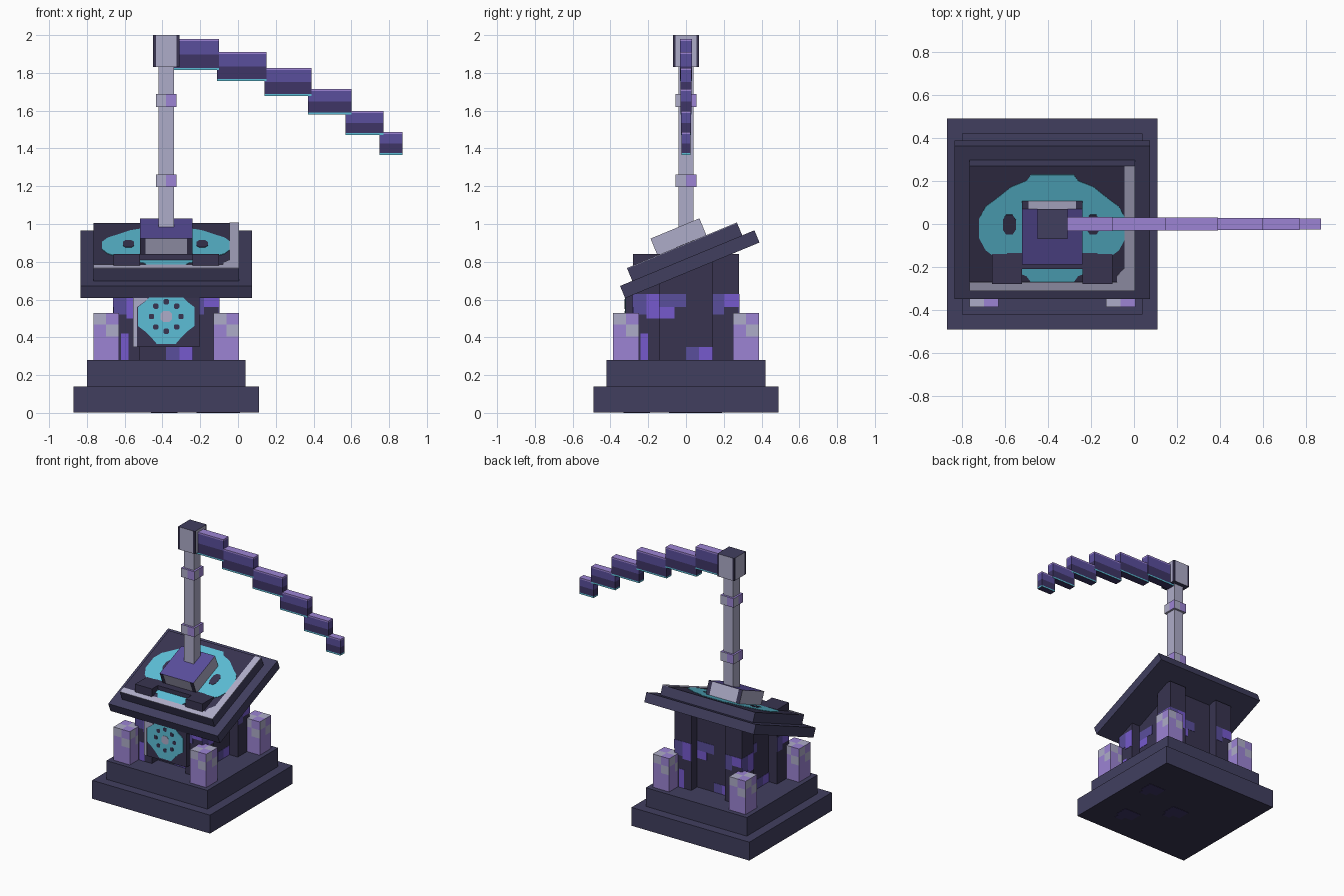
import bpy, bmesh, math
from mathutils import Matrix, Vector

cube = bpy.data.objects.get("Cube")
if cube:
    bpy.data.objects.remove(cube, do_unlink=True)


def linear(c):
    c /= 255
    return c / 12.92 if c <= 0.04045 else ((c + 0.055) / 1.055) ** 2.4


COLOURS = {
    "slate": (65, 63, 95), "plum": (56, 52, 80), "cyan": (92, 190, 214),
    "pale_grey": (174, 172, 200), "lilac": (156, 132, 212),
    "bright_violet": (118, 90, 206), "mid_violet": (90, 78, 156),
    "deep_violet": (62, 53, 102),
}
MATS = {}
for name, rgb in COLOURS.items():
    m = bpy.data.materials.new(name)
    m.use_nodes = True
    col = [linear(c) for c in rgb] + [1]
    m.diffuse_color = col
    bsdf = m.node_tree.nodes["Principled BSDF"]
    bsdf.inputs["Base Color"].default_value = col
    bsdf.inputs["Roughness"].default_value = 0.9
    MATS[name] = m

CENTRE = Matrix.Translation((-0.38, 0, 0))
TILT = CENTRE @ Matrix.Translation((0, 0.02, 0.787)) @ Matrix.Rotation(math.radians(22.5), 4, 'X')


def side(k):
    """Local frame of a wall: x runs right, y up, z outwards."""
    return CENTRE @ Matrix.Rotation(k * math.pi / 2, 4, 'Z') @ Matrix.Rotation(math.pi / 2, 4, 'X')


def finish(name, bm, rule, M):
    bm.normal_update()
    me = bpy.data.meshes.new(name)
    used = []
    for f in bm.faces:
        key = rule if isinstance(rule, str) else rule(f.calc_center_median(), f.normal)
        if key not in used:
            used.append(key)
            me.materials.append(MATS[key])
        f.material_index = used.index(key)
    bm.transform(M)
    bm.to_mesh(me)
    bm.free()
    ob = bpy.data.objects.new(name, me)
    bpy.context.scene.collection.objects.link(ob)
    return ob


def box(name, lo, hi, rule, M=CENTRE, cuts=()):
    """Box between two corners, sliced by (axis, value) cuts, coloured by rule."""
    lo, hi = Vector(lo), Vector(hi)
    bm = bmesh.new()
    bmesh.ops.create_cube(bm, size=1)
    for v in bm.verts:
        v.co = (lo + hi) / 2 + Vector(a * b for a, b in zip(v.co, hi - lo))
    for axis, val in cuts:
        p = Vector((0, 0, 0))
        p[axis] = val
        n = Vector((0, 0, 0))
        n[axis] = 1
        geom = bm.verts[:] + bm.edges[:] + bm.faces[:]
        bmesh.ops.bisect_plane(bm, geom=geom, plane_co=p, plane_no=n)
    return finish(name, bm, rule, M)


def plate(name, pts, z0, z1, mat, M):
    """Thin flat polygon raised from z0 to z1."""
    bm = bmesh.new()
    face = bm.faces.new([bm.verts.new((x, y, z0)) for x, y in pts])
    ext = bmesh.ops.extrude_face_region(bm, geom=[face])
    for v in ext["geom"]:
        if isinstance(v, bmesh.types.BMVert):
            v.co.z = z1
    bmesh.ops.recalc_face_normals(bm, faces=bm.faces[:])
    return finish(name, bm, mat, M)


def mirrored(quarter, cx=0, cy=0):
    """Closed outline from the points of its first quadrant."""
    q = list(quarter)
    pts = q + [(-x, y) for x, y in q[::-1]] + [(-x, -y) for x, y in q] + [(x, -y) for x, y in q[::-1]]
    return [(cx + x, cy + y) for x, y in pts]


# Stepped base with stains underneath
box("base_lower", (-.49, -.49, .002), (.49, .49, .14), lambda c, n: "plum" if n.z < -.5 else "slate")
box("base_upper", (-.42, -.42, .14), (.42, .42, .28), "slate")
for x, y in ((.33, .14), (0, 0), (.24, -.24)):
    box("base_stain", (x - .08, y - .05, 0), (x + .06, y + .05, .004), "deep_violet")
    box("base_stain_tail", (x - .02, y - .09, 0), (x + .04, y - .05, .004), "deep_violet")

# Core and four corner pillars
box("core", (-.21, -.21, .28), (.21, .21, .84), "plum")
for sx in (-.28, .14):
    for sy in (-.28, .14):
        box("corner_pillar", (sx, sy, .28), (sx + .14, sy + .14, .84), "plum")

# Violet patches on each wall: x range, height range, depth, colour
PATCHES = [(-.28, -.21, .52, .63, .28, "mid_violet"), (-.21, -.14, .5, .63, .28, "bright_violet"),
           (-.14, -.06, .5, .56, .21, "bright_violet"), (-.14, 0, .56, .63, .21, "mid_violet"),
           (.2, .28, .56, .63, .28, "bright_violet"), (.14, .2, .52, .63, .28, "mid_violet"),
           (0, .07, .28, .35, .21, "mid_violet"), (.07, .14, .28, .35, .21, "bright_violet"),
           (-.24, -.2, .28, .42, .28, "bright_violet")]
for k in range(4):
    for x0, x1, z0, z1, d, mat in PATCHES:
        box("wall_patch", (x0, z0, d - .003), (x1, z1, d + .002), mat, side(k))

# Front panel with emblem ring
box("front_panel", (-.175, -.32, .35), (.175, -.21, .66), "plum")
F = side(0)
plate("panel_grey_edge", [(-.175, .35), (-.155, .35), (-.155, .56), (-.1, .6), (-.1, .63), (-.175, .63)],
      .318, .322, "pale_grey", F)
plate("panel_ring", mirrored([(.15, .05), (.11, .08), (.08, .11), (.05, .145)], 0, .51), .318, .324, "cyan", F)
for a in range(8):
    x, y = .078 * math.cos(a * math.pi / 4), .078 * math.sin(a * math.pi / 4)
    plate("panel_ring_notch", mirrored([(.014, .008), (.008, .014)], x, .51 + y), .32, .326, "plum", F)
plate("panel_ring_centre", mirrored([(.03, .015), (.015, .03)], 0, .51), .32, .326, "pale_grey", F)


# Crystal posts with grey patches
def crystal(cx, cy):
    def rule(c, n):
        dx, dy = c.x - cx, c.y - cy
        if abs(n.z) > .5:
            return "pale_grey" if dx * dy > 0 else "lilac"
        right = dy * n.x - dx * n.y > 0
        row = int((c.z - .28) / .0625)
        return "pale_grey" if (row, right) in ((2, True), (3, False)) else "lilac"
    return rule


for cx in (-.318, .318):
    for cy in (-.318, .318):
        box("crystal_post", (cx - .068, cy - .068, .28), (cx + .068, cy + .068, .53), crystal(cx, cy),
            cuts=[(0, cx), (1, cy)] + [(2, .28 + .0625 * i) for i in (1, 2, 3)])

# Tilted desk: lower slab, upper plate, inlay
box("desk_slab", (-.455, -.385, -.035), (.455, .385, .035), "slate", TILT)
box("desk_plate", (-.385, -.315, .035), (.385, .315, .105),
    lambda c, n: "plum" if n.z > .5 else "slate", TILT)
plate("desk_inlay", mirrored([(.34, .05), (.31, .11), (.26, .15), (.19, .21), (.12, .24), (.1, .27)]),
      .103, .108, "cyan", TILT)
for x in (-.2, .19):
    plate("desk_inlay_hole", mirrored([(.03, .025), (.015, .05)], x, .02), .105, .11, "plum", TILT)
plate("desk_grey_edge", [(-.385, -.315), (.385, -.315), (.385, .315), (.335, .315), (.335, -.2),
                         (.3, -.24), (.3, -.27), (-.385, -.27)], .104, .109, "pale_grey", TILT)


# Tilted pole foot with dark corners
def foot_rule(c, n):
    if n.z > .5:
        return "mid_violet"
    if abs(n.y) > .5 and abs(c.x) > .11:
        return "plum"
    return "pale_grey" if abs(n.z) < .5 else "plum"


box("pole_foot", (-.14, -.14, .105), (.14, .14, .205), foot_rule, TILT, [(0, -.11), (0, .11)])

# Pole and its two collars
box("pole", (-.04, -.04, .94), (.04, .04, 1.84), "pale_grey")


def collar_rule(c, n):
    return "lilac" if c.y * n.x - c.x * n.y > 0 or n.z > .5 else "pale_grey"


for z in (1.195, 1.62):
    box("pole_collar", (-.055, -.055, z), (.055, .055, z + .068), collar_rule, cuts=[(0, 0), (1, 0)])


# Pole head with dark edges
def head_rule(c, n):
    if abs(n.z) > .5:
        return "slate"
    return "pale_grey" if abs(c.y * n.x - c.x * n.y) < .053 else "plum"


box("pole_head", (-.07, -.07, 1.83), (.07, .07, 2.0), head_rule,
    cuts=[(a, s) for a in (0, 1) for s in (-.055, .055)])


# Stepped blade: x range, height range, half thickness
def blade_rule(z0, z1):
    def rule(c, n):
        if n.z > .5 or c.z > z1 - .011:
            return "lilac"
        if n.z < -.5:
            return "deep_violet"
        if c.z < z0 + .011:
            return "cyan"
        return "mid_violet" if c.z > (z0 + z1) / 2 else "deep_violet"
    return rule


BLADE = [(-.34, -.10, 1.815, 1.98, .032), (-.11, .15, 1.757, 1.91, .031), (.14, .39, 1.677, 1.825, .03),
         (.37, .60, 1.58, 1.715, .029), (.57, .77, 1.472, 1.598, .027), (.75, .87, 1.365, 1.487, .025)]
for x0, x1, z0, z1, h in BLADE:
    box("blade_segment", (x0, -h, z0), (x1, h, z1), blade_rule(z0, z1), Matrix.Identity(4),
        [(2, z0 + .011), (2, (z0 + z1) / 2), (2, z1 - .011)])
